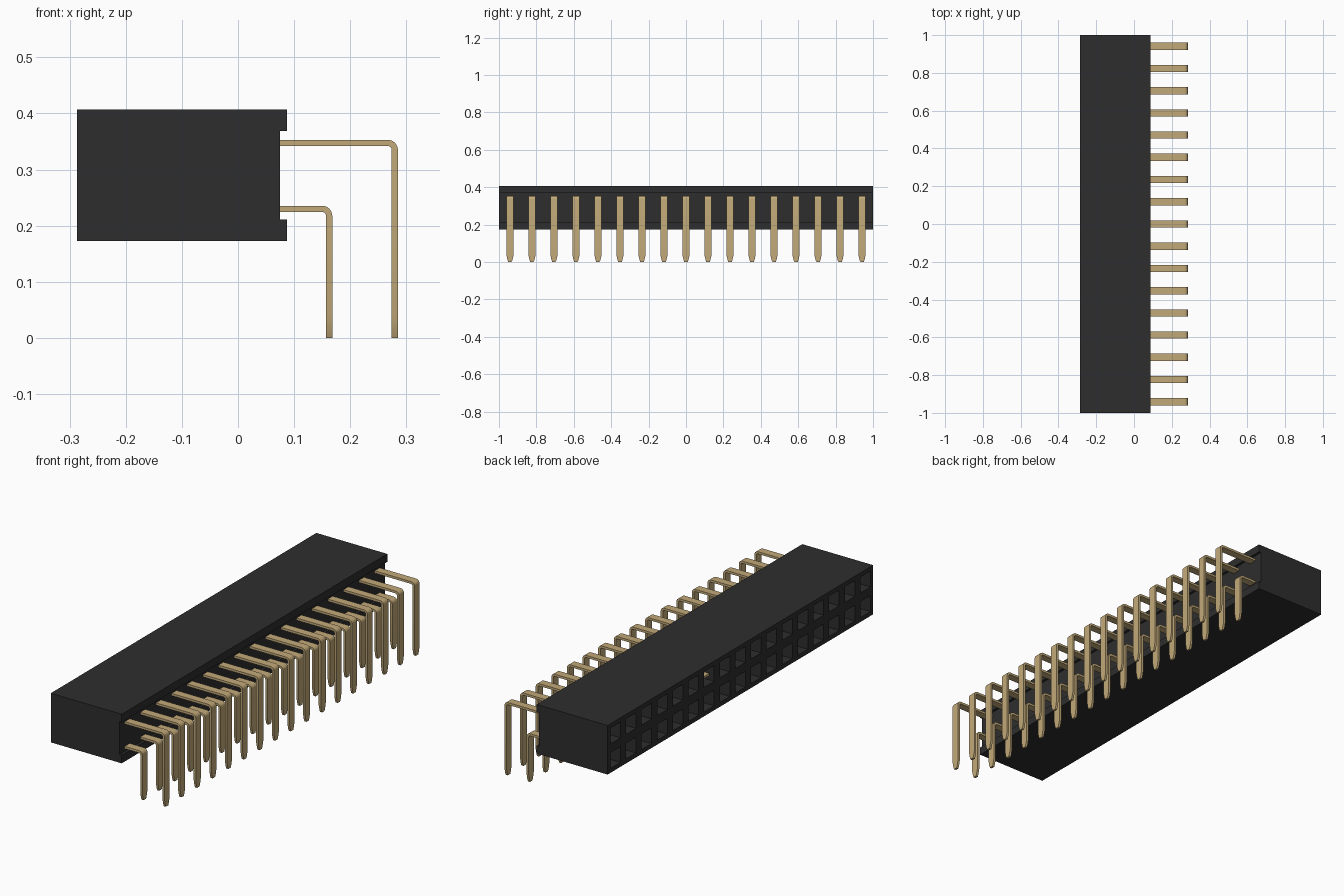
import bpy, bmesh, math
from mathutils import Vector

cube = bpy.data.objects.get("Cube")
if cube:
    bpy.data.objects.remove(cube, do_unlink=True)

COLUMNS = 17
PITCH = 2 / COLUMNS
X_FACE, X_BACK, X_NOTCH = -0.287, 0.087, 0.075
Z_LOW, Z_HIGH = 0.173, 0.407
Z_MID = (Z_LOW + Z_HIGH) / 2


def material(name, color, rough):
    m = bpy.data.materials.new(name)
    m.diffuse_color = (*color, 1)
    m.use_nodes = True
    bsdf = m.node_tree.nodes["Principled BSDF"]
    bsdf.inputs["Base Color"].default_value = (*color, 1)
    bsdf.inputs["Roughness"].default_value = rough
    return m


BLACK = material("black plastic", (0.027, 0.027, 0.027), 0.6)
GOLD = material("gold metal", (0.54, 0.40, 0.19), 0.5)


def finish(name, bm, mat):
    bmesh.ops.recalc_face_normals(bm, faces=bm.faces)
    mesh = bpy.data.meshes.new(name)
    bm.to_mesh(mesh)
    bm.free()
    mesh.materials.append(mat)
    obj = bpy.data.objects.new(name, mesh)
    bpy.context.collection.objects.link(obj)
    return obj


# Housing: C-shaped profile extruded along y
bm = bmesh.new()
profile = [(X_FACE, Z_LOW), (X_BACK, Z_LOW), (X_BACK, 0.211), (X_NOTCH, 0.211),
           (X_NOTCH, 0.369), (X_BACK, 0.369), (X_BACK, Z_HIGH), (X_FACE, Z_HIGH)]
cap = bm.faces.new([bm.verts.new((x, -1, z)) for x, z in profile])
ext = bmesh.ops.extrude_face_region(bm, geom=[cap])
bmesh.ops.translate(bm, vec=(0, 2, 0),
                    verts=[v for v in ext["geom"] if isinstance(v, bmesh.types.BMVert)])
bmesh.ops.recalc_face_normals(bm, faces=bm.faces)


def socket_faces():
    return [f for f in bm.faces if f.normal.x < -0.9 and f.calc_center_median().x < X_FACE + 0.01]


def cut_socket_face(co, normal):
    faces = socket_faces()
    geom = set(faces)
    for f in faces:
        geom.update(f.edges)
        geom.update(f.verts)
    bmesh.ops.bisect_plane(bm, geom=list(geom), plane_co=co, plane_no=normal)
    bm.normal_update()


# Socket holes: one cell per contact, inset and pushed inwards
cut_socket_face((0, 0, Z_MID), (0, 0, 1))
for i in range(1, COLUMNS):
    cut_socket_face((0, -1 + i * PITCH, 0), (0, 1, 0))
cells = socket_faces()
bmesh.ops.inset_individual(bm, faces=cells, thickness=0.021, use_even_offset=True)
holes = bmesh.ops.extrude_discrete_faces(bm, faces=cells)["faces"]
bmesh.ops.translate(bm, vec=(0.2, 0, 0), verts=list({v for f in holes for v in f.verts}))
finish("housing", bm, BLACK)


# Bent pins: flat strip swept along an L path with a tapered tip
HALF_T, HALF_W, BEND = 0.0055, 0.019, 0.0125


def sweep_pin(bm, y, z, x_leg, x_start):
    rings = [(Vector((x_start, 0, z)), Vector((0, 0, 1)), HALF_W)]
    centre = Vector((x_leg - BEND, 0, z - BEND))
    for k in range(7):
        a = math.radians(90 - 15 * k)
        n = Vector((math.cos(a), 0, math.sin(a)))
        rings.append((centre + n * BEND, n, HALF_W))
    out = Vector((1, 0, 0))
    for h, w in ((0.037, HALF_W), (0.012, 0.0135), (0.0, 0.009)):
        rings.append((Vector((x_leg, 0, h)), out, w))
    loops = []
    for p, n, w in rings:
        loops.append([bm.verts.new(p + n * (s * HALF_T) + Vector((0, y + t * w, 0)))
                      for s, t in ((1, 1), (1, -1), (-1, -1), (-1, 1))])
    for a, b in zip(loops, loops[1:]):
        for j in range(4):
            k = (j + 1) % 4
            bm.faces.new((a[j], a[k], b[k], b[j]))
    bm.faces.new(loops[0])
    bm.faces.new(loops[-1])


for name, z, x_leg in (("upper_pins", 0.3475, 0.2795), ("lower_pins", 0.2300, 0.1625)):
    bm = bmesh.new()
    for i in range(COLUMNS):
        # One upper contact reaches through to its socket opening
        long_pin = name == "upper_pins" and i == 10
        sweep_pin(bm, -1 + (i + 0.5) * PITCH, z, x_leg, -0.275 if long_pin else 0.07)
    pins = finish(name, bm, GOLD)
    bpy.ops.object.select_all(action='DESELECT')
    pins.select_set(True)
    bpy.context.view_layer.objects.active = pins
    bpy.ops.object.shade_smooth_by_angle(angle=math.radians(20))
